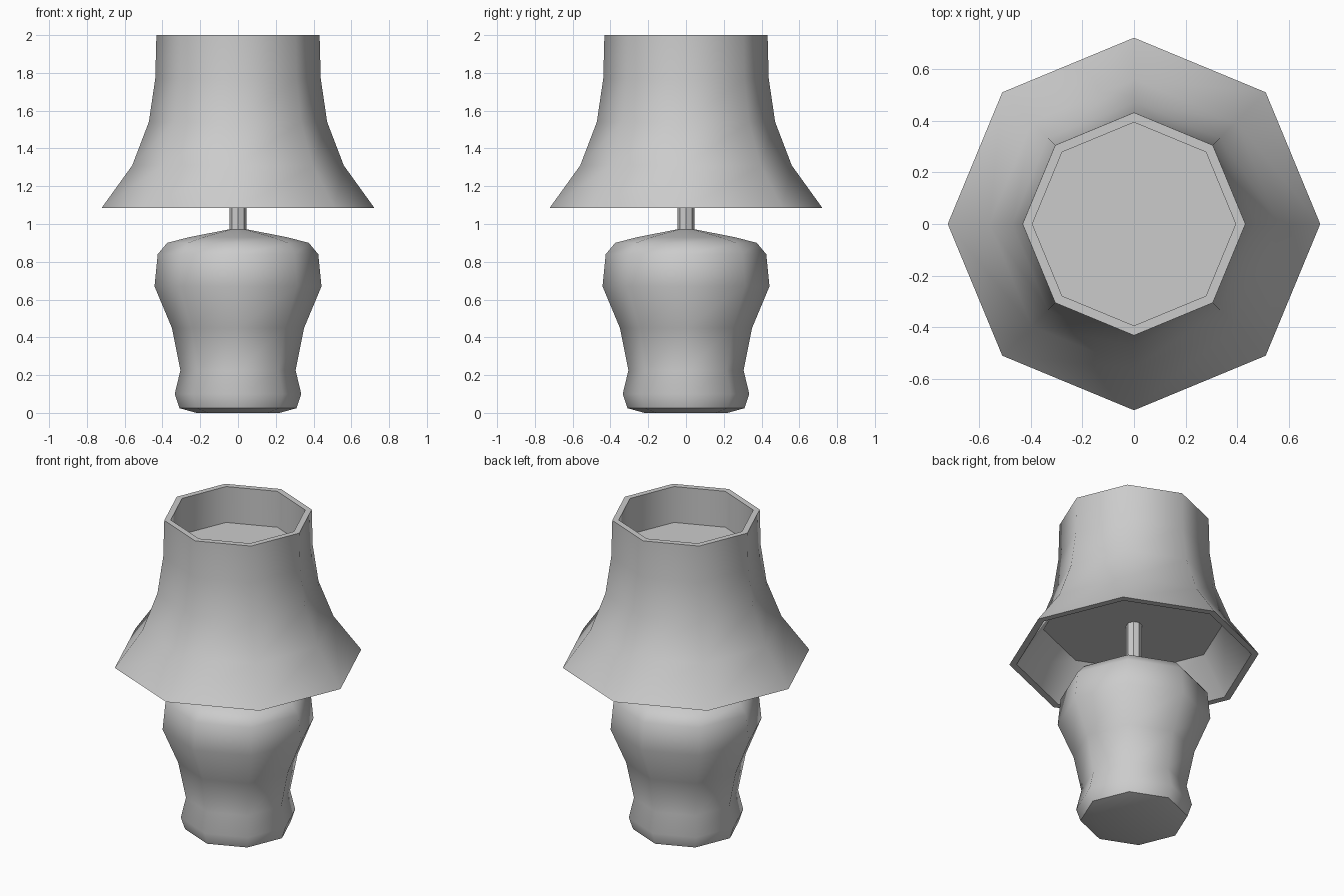
import bpy, bmesh
from math import cos, sin, pi, radians

if "Cube" in bpy.data.objects:
    bpy.data.objects.remove(bpy.data.objects["Cube"])

SIDES = 8


def lathe(name, profile, smooth_angle):
    """Revolve a closed (radius, z) profile, starting and ending on the axis."""
    bm = bmesh.new()
    rings = []
    for r, z in profile:
        if r == 0:
            rings.append([bm.verts.new((0, 0, z))] * SIDES)
        else:
            rings.append([bm.verts.new((r * cos(2 * pi * i / SIDES),
                                        r * sin(2 * pi * i / SIDES), z))
                          for i in range(SIDES)])
    for a, b in zip(rings, rings[1:]):
        for i in range(SIDES):
            j = (i + 1) % SIDES
            corners = list(dict.fromkeys((a[i], a[j], b[j], b[i])))
            bm.faces.new(corners)
    bmesh.ops.recalc_face_normals(bm, faces=bm.faces[:])
    mesh = bpy.data.meshes.new(name)
    bm.to_mesh(mesh)
    bm.free()
    obj = bpy.data.objects.new(name, mesh)
    bpy.context.collection.objects.link(obj)
    bpy.ops.object.select_all(action='DESELECT')
    obj.select_set(True)
    bpy.context.view_layer.objects.active = obj
    bpy.ops.object.shade_smooth_by_angle(angle=radians(smooth_angle))
    return obj


# Vase-shaped body
lathe("lamp_base", [(0, 0), (0.22, 0), (0.31, 0.025), (0.335, 0.10),
                    (0.305, 0.225), (0.35, 0.45), (0.442, 0.67),
                    (0.425, 0.84), (0.375, 0.90), (0.26, 0.93),
                    (0.045, 0.972), (0, 0.972)], 50)

# Stem between body and shade
lathe("stem", [(0, 0.95), (0.045, 0.95), (0.045, 1.32), (0, 1.32)], 40)

# Flared shade, recessed underneath and on top
lathe("shade", [(0, 1.31), (0.525, 1.31), (0.68, 1.085), (0.722, 1.085),
                (0.56, 1.31), (0.472, 1.54), (0.438, 1.77), (0.432, 2.0),
                (0.394, 2.0), (0.397, 1.77), (0, 1.77)], 50)
